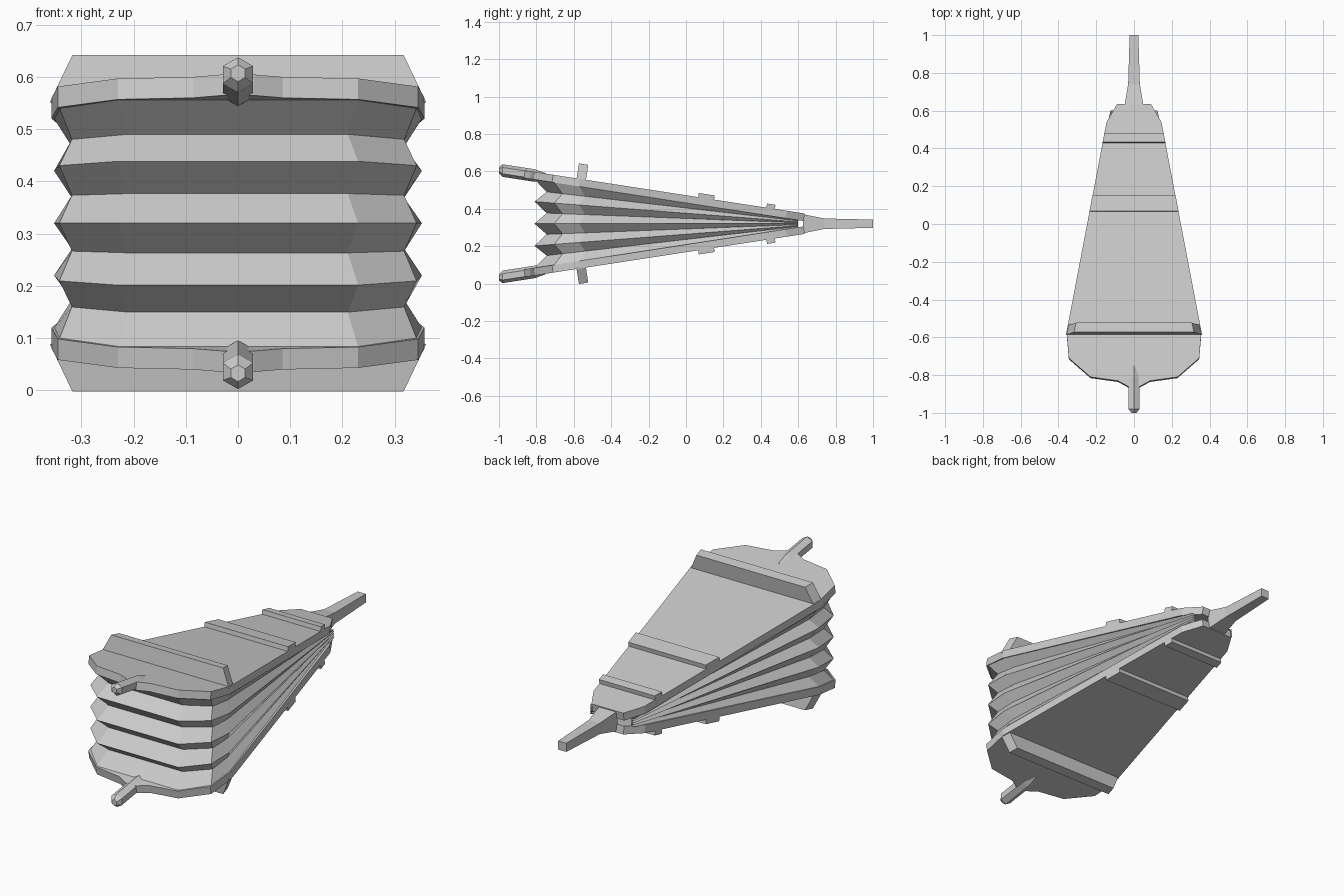
import bpy
import bmesh
from math import sin, cos, pi

cube = bpy.data.objects.get("Cube")
if cube:
    bpy.data.objects.remove(cube)

grey = bpy.data.materials.new("plain_grey")
grey.use_nodes = True
GREY = (0.6, 0.6, 0.6, 1)
grey.diffuse_color = GREY
grey.node_tree.nodes["Principled BSDF"].inputs["Base Color"].default_value = GREY

MID = 0.32      # height of the mirror plane between the boards
SLOPE = 0.154   # fall of the top board towards the nozzle
THICK = 0.04


def board_top(y):
    return 0.56 - SLOPE * (y + 0.57)


def on_board(x, y, h):
    """Point at height h above the top board, square to its surface."""
    return (x, y + SLOPE * h, board_top(y) + h)


def flip(p):
    return (p[0], p[1], 2 * MID - p[2])


def loft(name, rings, closed=True):
    """Skin a list of matching rings; closed rings get end caps."""
    bm = bmesh.new()
    rows = [[bm.verts.new(p) for p in ring] for ring in rings]
    n = len(rows[0])
    for a, b in zip(rows, rows[1:]):
        for i in range(n if closed else n - 1):
            j = (i + 1) % n
            bm.faces.new((a[i], a[j], b[j], b[i]))
    if closed:
        bm.faces.new(rows[0])
        bm.faces.new(rows[-1])
    bmesh.ops.recalc_face_normals(bm, faces=bm.faces)
    mesh = bpy.data.meshes.new(name)
    bm.to_mesh(mesh)
    bm.free()
    mesh.materials.append(grey)
    obj = bpy.data.objects.new(name, mesh)
    bpy.context.collection.objects.link(obj)


def pair(name, rings):
    """Make a part on the top board and its mirror on the bottom board."""
    loft("top_" + name, rings)
    loft("bottom_" + name, [[flip(p) for p in ring] for ring in rings])


def both_sides(half):
    return half + [(-x, y) for x, y in reversed(half)]


# Boards: spade outline narrowing to the back
outline = both_sides([(0.03, -0.86), (0.085, -0.83), (0.23, -0.81), (0.345, -0.71),
                      (0.357, -0.57), (0.145, 0.54), (0.09, 0.635)])
pair("board", [[on_board(x, y, h) for x, y in outline] for h in (0, -THICK)])


# Cross battens following the taper of the boards
def batten(name, y0, y1, height, chamfer):
    def half_width(y):
        return 0.357 - 0.191 * (y + 0.57)
    rings = []
    for h, inset in ((-0.01, 0), (height, chamfer)):
        a, b = half_width(y0) - inset, half_width(y1) - inset
        rings.append([on_board(x, y, h) for x, y in ((a, y0), (b, y1), (-b, y1), (-a, y0))])
    pair(name, rings)


batten("wide_batten", -0.585, -0.535, 0.08, 0.043)
batten("middle_batten", 0.065, 0.15, 0.022, 0)
batten("narrow_batten", 0.43, 0.475, 0.022, 0)


# Six-sided grips with a blunt tip
def hexagon(y, r):
    z = 0.604 - SLOPE * (y + 0.98)
    return [(r * sin(k * pi / 3), y, z + r * cos(k * pi / 3)) for k in range(6)]


pair("grip", [hexagon(y, r) for y, r in ((-1, 0.016), (-0.98, 0.0335),
                                         (-0.81, 0.0335), (-0.75, 0.022))])

# Pleated skin: fans out from the back, alternating ridges and valleys
ridge = both_sides([(0.125, 0.6), (0.352, -0.57), (0.342, -0.705), (0.23, -0.81)])
valley = both_sides([(0.105, 0.6), (0.318, -0.54), (0.318, -0.66), (0.21, -0.745)])
# Reorder so each strip runs back, round the front, and back again
pleats = []
for k in range(9):
    f = 1 - k / 4
    path = valley if k % 2 else ridge
    pleats.append([(x, y, MID + f * (board_top(y) - THICK - MID)) for x, y in path])
loft("pleated_skin", pleats, closed=False)

# Nozzle: square tube tapering in two steps
loft("nozzle", [[(sx * w, y, MID + sz * h) for sx, sz in ((1, 1), (-1, 1), (-1, -1), (1, -1))]
                for y, w, h in ((0.625, 0.05, 0.051), (0.74, 0.031, 0.028), (1, 0.023, 0.022))])
